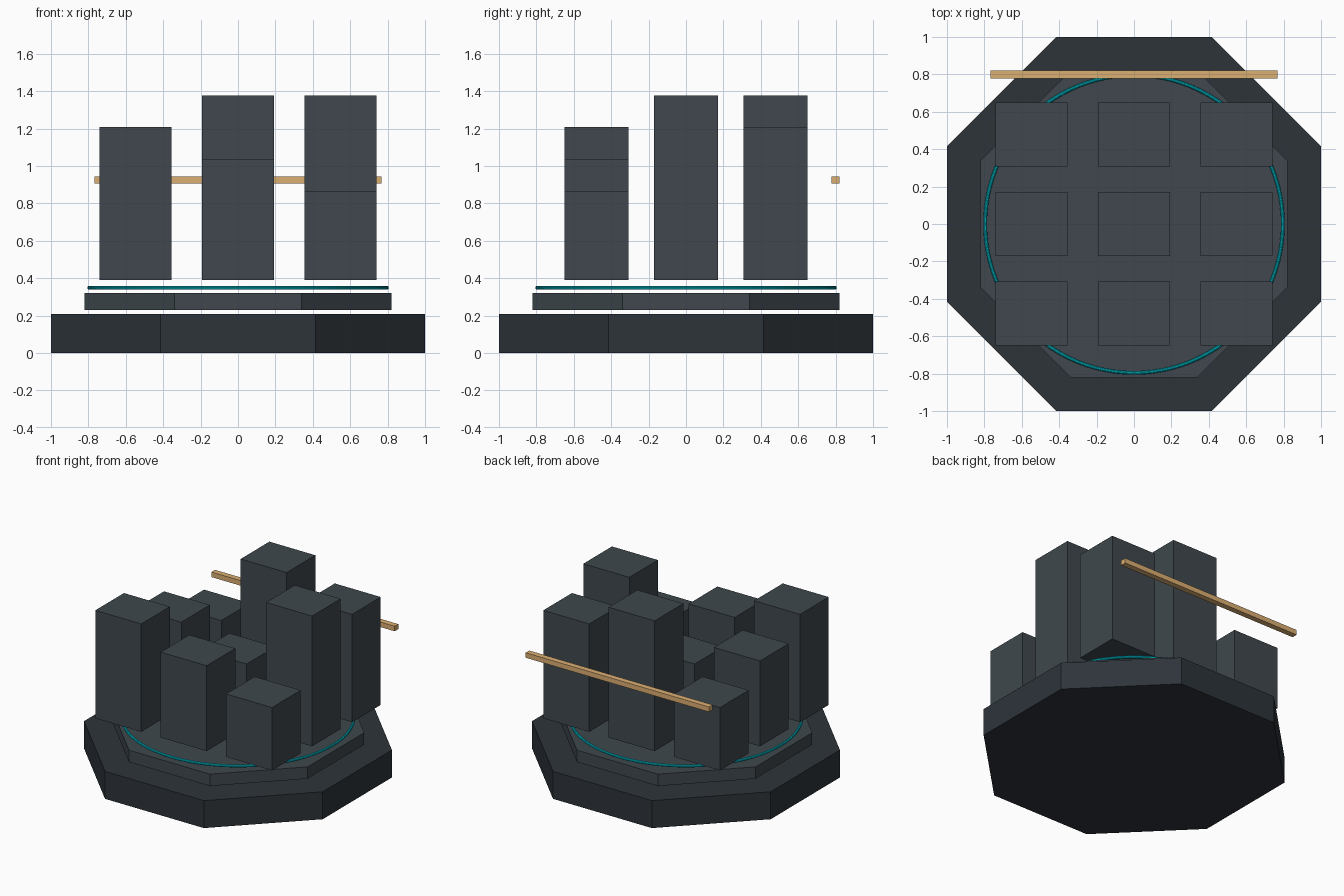
import bpy
import math

if "Cube" in bpy.data.objects:
    bpy.data.objects.remove(bpy.data.objects["Cube"])


def material(name, rgb):
    m = bpy.data.materials.new(name)
    m.diffuse_color = (*rgb, 1)
    m.use_nodes = True
    m.node_tree.nodes["Principled BSDF"].inputs["Base Color"].default_value = m.diffuse_color
    return m


DARK = material("dark_slate", (0.026, 0.034, 0.042))
SLATE = material("slate", (0.05, 0.064, 0.075))
CYAN = material("cyan", (0.0, 0.56, 0.66))
TAN = material("tan", (0.72, 0.43, 0.17))


def finish(name, mat):
    ob = bpy.context.object
    ob.name = name
    ob.data.materials.append(mat)
    return ob


def octagon(name, apothem, z0, z1, mat):
    # rotated so flat sides face the axes
    bpy.ops.mesh.primitive_cylinder_add(
        vertices=8, radius=apothem / math.cos(math.pi / 8), depth=z1 - z0,
        location=(0, 0, (z0 + z1) / 2), rotation=(0, 0, math.pi / 8))
    return finish(name, mat)


def box(name, center, size, mat):
    bpy.ops.mesh.primitive_cube_add(size=1, location=center)
    bpy.context.object.scale = size
    bpy.ops.object.transform_apply(location=False, rotation=False, scale=True)
    return finish(name, mat)


# Stepped octagonal plinth
octagon("base", 1.0, 0.0, 0.208, DARK)
octagon("upper_plate", 0.82, 0.23, 0.32, SLATE)

# Glowing ring hovering above the plate
bpy.ops.mesh.primitive_torus_add(
    major_radius=0.796, minor_radius=0.01, major_segments=96,
    minor_segments=10, location=(0, 0, 0.349))
finish("glow_ring", CYAN)
bpy.ops.object.shade_smooth_by_angle()

# Grid of towers: height steps, front row first, left to right
LEVELS = [(2, 1, 0),
          (1, 0, 3),
          (0, 3, 2)]
BOTTOM = 0.39
for row, levels in enumerate(LEVELS):
    for col, level in enumerate(levels):
        top = 0.867 + 0.17 * level
        box(f"tower_{row}_{col}",
            ((col - 1) * 0.548, (row - 1) * 0.479, (BOTTOM + top) / 2),
            (0.385, 0.343, top - BOTTOM), SLATE)

# Horizontal bar behind the towers
box("back_bar", (0, 0.8, 0.925), (1.536, 0.043, 0.038), TAN)
